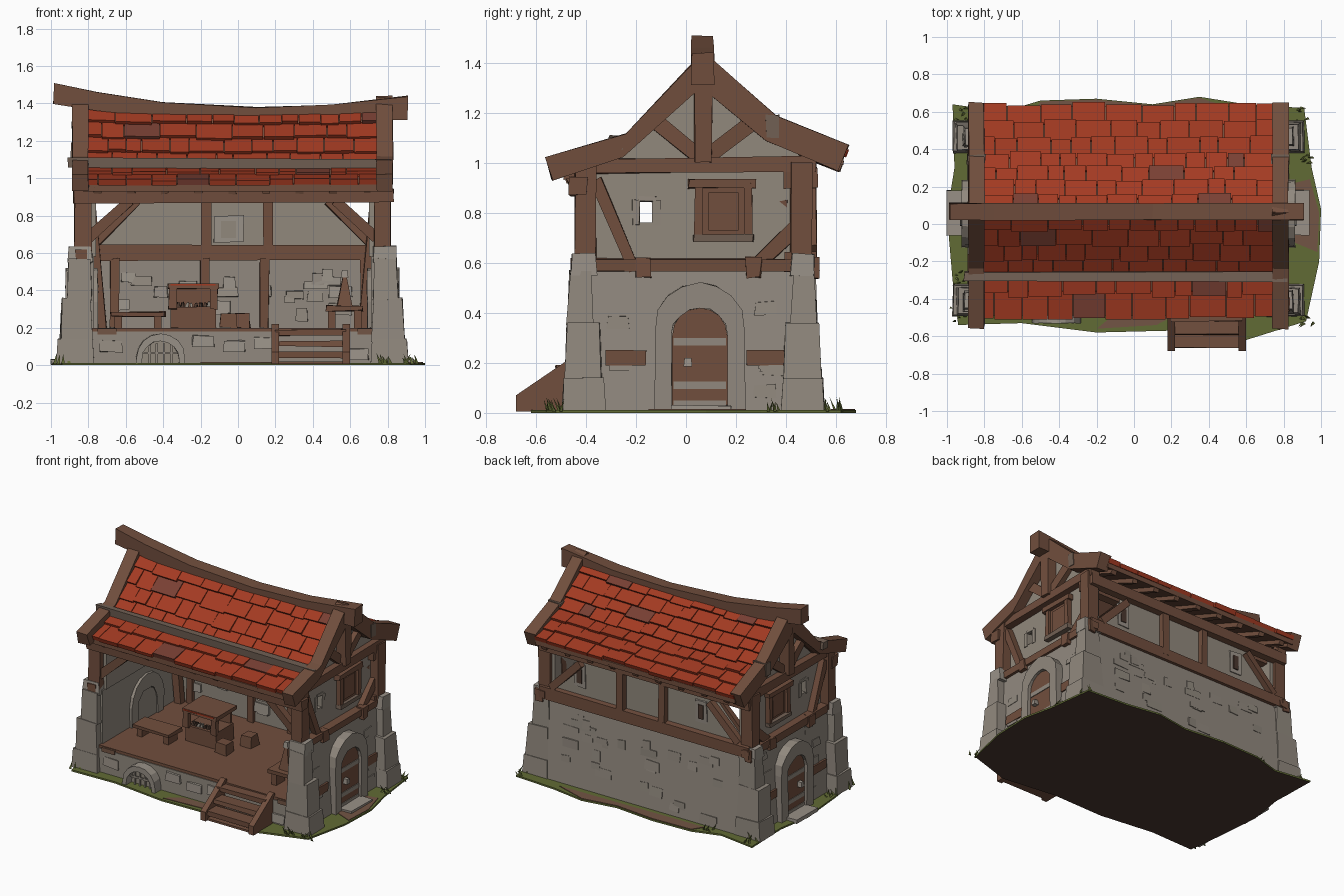
import bpy, bmesh, math, random
from mathutils import Vector

random.seed(7)
if "Cube" in bpy.data.objects:
    bpy.data.objects.remove(bpy.data.objects["Cube"])


def paint(name, *rgb):
    material = bpy.data.materials.new(name)
    material.use_nodes = True
    material.diffuse_color = (*rgb, 1)
    material.node_tree.nodes["Principled BSDF"].inputs["Base Color"].default_value = (*rgb, 1)
    return material


wood = paint("brown wood", .165, .077, .047)
grey_wood = paint("weathered wood", .17, .12, .09)
dark = paint("dark wood", .07, .04, .028)
red = paint("red tile", .37, .043, .016)
dull = paint("dull tile", .19, .05, .033)
stone = paint("stone", .285, .25, .21)
pale = paint("pale stone", .32, .285, .245)
plaster = paint("plaster", .285, .247, .203)
grass = paint("grass", .12, .145, .035)
soil = paint("soil", .17, .09, .058)

BOX = ((0, 1, 3, 2), (4, 6, 7, 5), (0, 4, 5, 1), (2, 3, 7, 6), (0, 2, 6, 4), (1, 5, 7, 3))
MIDDLE, FLOOR, SILL, LEFT, RIGHT, BASE = -.03, .2, .58, -.83, .75, .006


def make(name, verts, faces, *materials, rough=0, pick=None):
    mesh = bpy.data.meshes.new(name)
    shake = lambda: random.uniform(-rough, rough)
    mesh.from_pydata([(v[0] + shake(), v[1] + shake(), v[2] + shake()) for v in verts], [], faces)
    bm = bmesh.new()
    bm.from_mesh(mesh)
    bmesh.ops.recalc_face_normals(bm, faces=bm.faces)
    bm.to_mesh(mesh)
    bm.free()
    for material in materials:
        mesh.materials.append(material)
    if pick:
        for face in mesh.polygons:
            face.material_index = pick(face)
    obj = bpy.data.objects.new(name, mesh)
    bpy.context.collection.objects.link(obj)
    return obj


def box(name, xs, ys, zs, material, taper=0, rough=0):
    verts = []
    for i in (0, 1):
        for j in (0, 1):
            for k in (0, 1):
                verts.append((xs[i] + k * taper * (1 - 2 * i) * (1 if xs[1] > xs[0] else -1),
                              ys[j] + k * taper * (1 - 2 * j), zs[k]))
    return make(name, verts, BOX, material, rough=rough)


def prism(name, profile, axis, lo, hi, *materials, rough=0, pick=None):
    spot = {"x": lambda a, b, t: (t, a, b), "y": lambda a, b, t: (a, t, b), "z": lambda a, b, t: (a, b, t)}[axis]
    n = len(profile)
    verts = [spot(a, b, t) for t in (lo, hi) for a, b in profile]
    faces = [range(n), range(n, n + n)] + [(i, (i + 1) % n, (i + 1) % n + n, i + n) for i in range(n)]
    return make(name, verts, faces, *materials, rough=rough, pick=pick)


def beam(name, start, end, wide, deep, material=wood, rough=.005):
    start, end = Vector(start), Vector(end)
    along = (end - start).normalized()
    side = along.cross((0, 1, 0) if abs(along.y) < .7 else (1, 0, 0)).normalized()
    other = along.cross(side)
    verts = [p + side * i * wide / 2 + other * j * deep / 2
             for p in (start, end) for i in (-1, 1) for j in (-1, 1)]
    return make(name, verts, BOX, material, rough=rough)


def arch(center, half, spring, bottom=BASE):
    top = [(center + half * math.cos(math.pi * i / 8), spring + half * math.sin(math.pi * i / 8)) for i in range(9)]
    return [(center + half, bottom)] + top + [(center - half, bottom)]


def cut(target, xs, ys, zs):
    cutter = box("window_cutter", xs, ys, zs, stone)
    cutter.hide_render = True
    mod = target.modifiers.new("opening", "BOOLEAN")
    mod.operation, mod.object, mod.solver = "DIFFERENCE", cutter, "EXACT"
    bpy.context.view_layer.objects.active = target
    bpy.ops.object.modifier_apply(modifier=mod.name)
    bpy.data.objects.remove(cutter)


# Ground with ragged grass edge, paths and tufts
outline = [(-.97, .64), (-.7, .6), (-.5, .66), (-.2, .67), (.1, .64), (.35, .68), (.6, .64), (.91, .62),
           (.95, .3), (1, .08), (.99, -.2), (.92, -.52), (.6, -.62), (.2, -.57), (-.2, -.58),
           (-.6, -.53), (-.94, -.54), (-.97, -.3), (-1, .05), (-.96, .3)]
prism("ground", outline, "z", 0, .012, grass, dark, pick=lambda f: int(f.normal.z < -.5))
prism("back_path", [(-.55, .58), (-.5, .655), (-.2, .665), (.1, .635), (.35, .675), (.58, .6)], "z", .01, .016, soil)
prism("front_path", [(-.2, -.56), (-.1, -.48), (.25, -.47), (.12, -.54)], "z", .01, .016, soil)
prism("right_path", [(.86, -.1), (.98, -.15), (.99, .06), (.94, .24), (.86, .22)], "z", .01, .016, soil)
for x, y in ((-.94, -.49), (.92, -.5), (.91, .58), (-.93, .58), (-.93, -.3), (.92, .33), (.8, -.53), (-.6, .57)):
    for i in range(6):
        bx, by = x + random.uniform(-.04, .04), y + random.uniform(-.04, .04)
        tip = (bx + random.uniform(-.03, .03), by + random.uniform(-.02, .02), random.uniform(.035, .065))
        make("grass_blade", [(bx - .01, by, BASE), (bx + .01, by, BASE), (bx, by + .012, BASE), tip],
             [(0, 1, 2), (0, 1, 3), (1, 2, 3), (2, 0, 3)], grass)

# Plinth, floor and back wall
box("plinth", (-.8, .76), (-.46, .45), (BASE, .18), stone)
box("floor", (-.8, .76), (-.455, .45), (.175, FLOOR), wood)
prism("back_wall_lower", [(.42, BASE), (.55, BASE), (.5, SILL), (.42, SILL)], "x", -.83, .77, stone)
prism("back_wall_upper", [(-.76, SILL), (.7, SILL), (.7, .66), (.5, .87), (.5, .98), (-.56, .98), (-.56, .87),
                          (-.76, .66)], "y", .43, .48, plaster)
for y in (.42, .5):
    beam("back_sill_beam", (-.86, y, .6), (.8, y, .6), .08, .05)
    beam("back_top_beam", (-.86, y, .94), (.8, y, .94), .08, .05)
    for x in (-.17, .16):
        beam("back_post", (x, y, .6), (x, y, .93), .05, .04)
    for s in (-1, 1):
        beam("back_brace", (MIDDLE + s * .74, y, .65), (MIDDLE + s * .51, y, .88), .05, .04)
for x in (-.66, -.18, .14, .68):
    beam("inner_post", (x, .41, FLOOR), (x, .41, .57), .05, .04)
for x in (.5, -.46):
    box("back_window_frame", (x - .045, x + .045), (.475, .49), (.7, .86), pale, rough=.005)
    box("back_window_dark", (x - .02, x + .02), (.485, .494), (.73, .83), dark)
box("inner_window_frame", (-.13, .03), (.415, .44), (.66, .8), pale, rough=.005)
box("inner_window_panel", (-.09, -.01), (.41, .418), (.68, .77), plaster)

# Loose stone blocks standing proud of the masonry
for i in range(28):
    x, z, w, h = random.uniform(-.72, .6), random.uniform(.02, .46), random.uniform(.05, .14), random.uniform(.04, .07)
    out = .55 - z * .086
    box("back_block", (x, x + w), (out - .03, out + .004), (z, z + h), stone, .004, .004)
    if z > .22:
        box("inner_block", (x, x + w), (.405, .43), (z, z + h), random.choice((stone, pale)), .004, .004)
for i in range(9):
    x = -.74 + i * .165
    if i not in (1, 2, 6, 7):
        z = random.uniform(.02, .1)
        box("plinth_block", (x, x + .12), (-.475, -.45), (z, z + .06), random.choice((stone, pale)), .004, .005)
for x in (-.75, .64):
    box("plinth_patch", (x, x + .1), (-.468, -.455), (.165, .195), soil)

# Side walls, gables, doors and corner posts, mirrored left and right
front_barge = [(.06, 1.43), (-.24, 1.115), (-.56, 1.02), (-.535, .93), (-.25, 1.02), (.06, 1.3)]
back_barge = [(.06, 1.44), (.11, 1.41), (.36, 1.185), (.65, 1.07), (.61, .97), (.32, 1.09), (.06, 1.3)]
for s in (-1, 1):
    X = lambda d: MIDDLE + s * d
    prism("side_wall_lower", [(X(.74), BASE), (X(.86), BASE), (X(.82), SILL), (X(.74), SILL)], "y", -.43, .5, stone)
    gable = prism("side_wall_upper", [(-.4, SILL), (.48, SILL), (.48, 1.01), (.34, 1.11), (.07, 1.34), (-.22, 1.05),
                                      (-.4, .99)], "x", X(.73), X(.785), plaster)
    cut(gable, (X(.7), X(.83)) if s > 0 else (X(.83), X(.7)), (-.185, -.135), (.76, .85))
    for y, z, w, h in ((-.215, .75, .03, .1), (-.135, .75, .03, .1), (-.19, .845, .07, .02)):
        box("slit_surround", (X(.77), X(.79)), (y, y + w), (z, z + h), plaster, rough=.003)
    # Shuttered window
    box("shutter", (X(.77), X(.8)), (.06, .25), (.71, .91), wood)
    box("shutter_board", (X(.8), X(.806)), (.09, .21), (.73, .88), wood)
    beam("window_lintel", (X(.8), .01, .915), (X(.8), .28, .915), .035, .05)
    beam("window_sill", (X(.8), .03, .7), (X(.8), .27, .7), .03, .05, grey_wood)
    for y in (.05, .25):
        beam("window_jamb", (X(.8), y, .7), (X(.8), y, .92), .04, .03)
    # Timber framing
    for y in (-.4, .46):
        beam("corner_post", (X(.8), y, SILL), (X(.8), y, 1), .09, .085)
    beam("side_sill_beam", (X(.81), -.46, .59), (X(.81), .53, .59), .05, .06)
    beam("tie_beam", (X(.8), -.38, .985), (X(.8), .52, .995), .06, .07)
    beam("king_post", (X(.82), .07, 1), (X(.82), .07, 1.38), .07, .07)
    frame = (((-.36, .93), (-.21, .57)), ((.45, .75), (.27, .58)), ((.06, 1.02), (-.13, 1.17)), ((.08, 1.02), (.28, 1.17)))
    for (y, z), (v, w) in frame:
        beam("side_brace", (X(.8), y, z), (X(.8), v, w), .06, .045)
    beam("front_brace", (X(.77), -.4, .68), (X(.55), -.4, .88), .05, .05)
    beam("leaning_post", (X(.7), .38, FLOOR), (X(.76), .38, .85), .05, .05)
    for y in (-.17, .27, .5):
        box("beam_peg", (X(.8), X(.85)), (y - .03, y + .03), (.54, .62), wood, rough=.006)
    # Barge boards, with pale bindings at the kinks
    for name, board in (("front_barge_board", front_barge), ("back_barge_board", back_barge)):
        prism(name, board, "x", X(.77), X(.855), wood, rough=.004)
    box("back_binding", (X(.765), X(.862)), (.32, .37), (1.1, 1.19), grey_wood, rough=.004)
    # Arched door outside and blind arch inside
    prism("door", arch(.055, .11, .31), "x", X(.8), X(.868), wood)
    for z in (.02, .095, .27):
        box("door_band", (X(.85), X(.873)), (-.05, .16), (z, z + .03), stone)
    box("door_knob", (X(.86), X(.9)), (-.01, .025), (.185, .22), pale, .004)
    for name, lo, hi, base in (("door_arch", .79, .89, BASE), ("inner_arch", .72, .745, FLOOR)):
        prism(name, arch(.055, .18, .34, base) + arch(.055, .11, .31, base)[::-1], "x", X(lo), X(hi), stone, rough=.004)
    prism("inner_door", arch(.055, .11, .31, FLOOR), "x", X(.73), X(.742), stone)
    box("door_step", (X(.85), X(.97)), (-.06, .18), (BASE, .03), pale, rough=.003)
    for y in (-.32, .24):
        box("brown_stone", (X(.83), X(.857)), (y, y + .16), (.19, .25), wood, rough=.003)
    for i in range(8):
        y, z = random.choice((random.uniform(-.32, -.2), random.uniform(.26, .32))), random.uniform(.02, .5)
        out = .862 - z * .069
        box("side_block", (X(out - .03), X(out + .004)), (y, y + .09), (z, z + .05), stone, .003, .004)
    # Stepped corner buttresses
    for y, lean in ((-.41, -1), (.465, 1)):
        box("buttress_base", (X(.74), X(.94)), (y - .085, y + .09), (BASE, .14), stone, .008, .003)
        box("buttress_middle", (X(.745), X(.92)), (y - .075, y + .075), (.13, .36), stone, .01, .005)
        box("buttress_top", (X(.75), X(.885)), (y - .055 + lean * .01, y + .05 + lean * .01), (.35, .57), stone, .01, .005)
        box("buttress_cap", (X(.75), X(.88)), (y - .05, y + .05), (.55, .635), pale, .006, .006)

# Roof deck, purlins and rafters
deck = [(-.49, .965), (-.25, 1.05), (.065, 1.35), (.36, 1.13), (.63, 1.025)]
prism("roof_deck", deck + [(y, z - .035) for y, z in reversed(deck)], "x", LEFT, RIGHT, wood)
beam("front_purlin", (-.88, -.43, .905), (.83, -.43, .905), .075, .07)
beam("roof_rail", (-.91, -.28, 1.085), (.82, -.28, 1.075), .05, .05, grey_wood)
for i in range(9):
    x = -.75 + i * .18
    beam("back_rafter", (x, .62, .985), (x, .36, 1.085), .04, .04)
    beam("front_rafter", (x, -.48, .935), (x, -.26, 1.015), .04, .04)


def tiles(name, slopes):
    verts, faces, shades = [], [], []
    for low, high, rows in slopes:
        low, high = Vector((0, *low)), Vector((0, *high))
        step = (high - low) / rows
        up = Vector((0, -step.z, step.y)).normalized()
        up = up if up.z > 0 else -up
        for row in range(rows):
            x = LEFT
            while x < RIGHT:
                end = x + random.uniform(.08, .2)
                end = RIGHT if RIGHT - end < .06 else end
                shade, slip = int(random.random() < .09), random.uniform(-.08, .12)
                for base, lift in ((low + step * (row - slip), random.uniform(.026, .036)), (low + step * (row + 1.1), .012)):
                    for edge in (x + .002, end - .002):
                        for h in (0, lift):
                            p = base + up * h
                            verts.append((edge, p.y, p.z + .05 * max(0, p.z - 1) * (edge / .8) ** 2))
                faces += [[len(verts) - 8 + i for i in f] for f in BOX]
                shades += [shade] * 6
                x = end
    make(name, verts, faces, red, dull, pick=lambda f: shades[f.index])


tiles("front_tiles", ((deck[0], deck[1], 2), (deck[1], deck[2], 4)))
tiles("back_tiles", ((deck[4], deck[3], 3), (deck[3], deck[2], 4)))

# Sagging ridge beam
ridge = ((-.985, 1.51, .11), (-.75, 1.46, .1), (-.4, 1.405, .08), (.1, 1.38, .07), (.5, 1.395, .08), (.905, 1.44, .13))
top = [(x, z) for x, z, h in ridge]
prism("ridge_beam", top + [(x, z - h) for x, z, h in reversed(ridge)], "y", .02, .11, wood, rough=.004)

# Entrance stairs
for x in (.18, .56):
    prism("stair_stringer", [(-.68, BASE), (-.68, .07), (-.46, .22), (-.44, .22), (-.44, BASE)], "x", x, x + .04, wood)
for i in range(3):
    y, z = -.66 + i * .07, .04 + i * .06
    box("stair_tread", (.2, .58), (y, y + .1), (z, z + .03), wood, rough=.004)
box("stair_back", (.2, .58), (-.66, -.45), (BASE, .02), wood)

# Cellar grate
prism("grate_arch", arch(-.415, .13, .04) + arch(-.415, .1, .03)[::-1], "y", -.53, -.45, pale, rough=.003)
prism("grate_hollow", arch(-.415, .1, .03), "y", -.468, -.455, plaster)
for i in range(4):
    beam("grate_bar", (-.475 + i * .04, -.485, .01), (-.475 + i * .04, -.485, .115), .012, .01, stone, 0)
beam("grate_crossbar", (-.51, -.485, .065), (-.32, -.485, .065), .012, .01, stone, 0)

# Hearth, bench, stools and work table
box("hearth_base", (-.36, -.12), (-.08, .12), (FLOOR, .31), wood, rough=.005)
box("hearth_back", (-.35, -.13), (.1, .12), (.3, .42), wood)
box("hearth_top", (-.375, -.105), (-.1, .14), (.41, .44), wood, rough=.004)
box("hearth_trim", (-.36, -.12), (-.105, -.1), (.425, .435), red)
for x in (-.35, -.13):
    beam("hearth_post", (x, -.08, .3), (x, -.08, .42), .04, .03)
for i in range(8):
    box("coal", (-.33 + i * .024, -.31 + i * .024), (-.06, -.03), (.31, .335), random.choice((dark, stone)), .003, .006)
box("bench_top", (-.68, -.39), (-.22, -.08), (.26, .285), wood, rough=.005)
for x in (-.64, -.43):
    box("bench_leg", (x - .02, x + .02), (-.2, -.1), (FLOOR, .265), wood)
for x, y in ((-.05, -.08), (.02, .1)):
    box("stool", (x - .045, x + .045), (y - .045, y + .045), (FLOOR, .275), wood, .005, .005)
box("work_table_top", (.47, .67), (-.34, -.18), (.29, .32), wood, rough=.005)
for x in (.5, .64):
    box("work_table_leg", (x - .02, x + .02), (-.31, -.21), (FLOOR, .3), wood)
box("work_block", (.53, .61), (-.3, -.22), (.32, .48), wood, .03, .004)
box("work_block_cap", (.55, .59), (-.28, -.24), (.47, .51), pale, .006)
